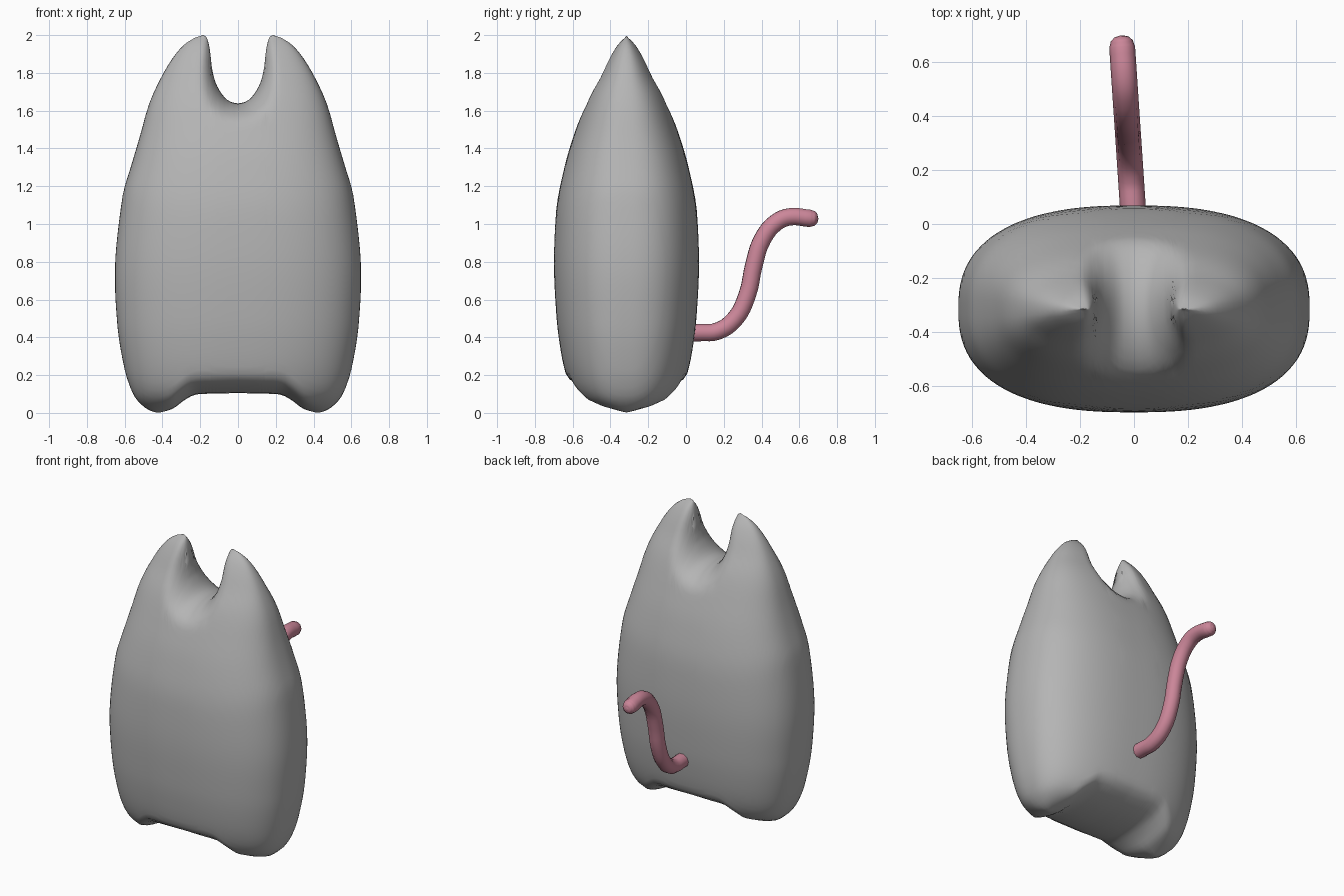
import bpy, bmesh, math

if "Cube" in bpy.data.objects:
    bpy.data.objects.remove(bpy.data.objects["Cube"])


def material(name, color):
    m = bpy.data.materials.new(name)
    m.diffuse_color = (*color, 1)
    m.use_nodes = True
    m.node_tree.nodes["Principled BSDF"].inputs["Base Color"].default_value = m.diffuse_color
    return m


grey = material("fur grey", (0.46, 0.46, 0.46))
pink = material("tail pink", (0.60, 0.24, 0.32))


def smooth_table(points):
    """Monotone smooth interpolation through (input, value) pairs."""
    xs, ys = zip(*points)
    d = [(ys[i + 1] - ys[i]) / (xs[i + 1] - xs[i]) for i in range(len(xs) - 1)]
    m = [d[0]] + [2 * a * b / (a + b) if a * b > 0 else 0 for a, b in zip(d, d[1:])] + [d[-1]]

    def f(x):
        x = min(max(x, xs[0]), xs[-1])
        i = max(j for j in range(len(d)) if xs[j] <= x)
        h = xs[i + 1] - xs[i]
        t = (x - xs[i]) / h
        return ((2 * t**3 - 3 * t**2 + 1) * ys[i] + (t**3 - 2 * t**2 + t) * h * m[i]
                + (3 * t**2 - 2 * t**3) * ys[i + 1] + (t**3 - t**2) * h * m[i + 1])
    return f


# Body outline: half width and half depth by height, notch and crotch by x
WIDEST, TOP = 0.72, 2.0
width = smooth_table([(0, .42), (.008, .455), (.03, .495), (.09, .55), (.23, .60), (.48, .64),
                      (WIDEST, .652), (1.13, .614), (1.34, .556), (1.48, .515), (1.62, .476),
                      (1.77, .41), (1.93, .305), (1.985, .23), (TOP, .185)])
depth = smooth_table([(0, .03), (.025, .15), (.07, .245), (.135, .295), (.22, .325), (.31, .345),
                      (.5, .37), (.79, .384), (1.05, .374), (1.315, .325), (1.51, .265),
                      (1.685, .20), (1.785, .145), (1.86, .11), (1.95, .055), (TOP, 0)])
notch = smooth_table([(0, 1.638), (.04, 1.647), (.075, 1.675), (.115, 1.74), (.137, 1.82),
                      (.15, 1.93), (.168, 1.99), (.185, TOP)])
crotch = smooth_table([(0, .105), (.2, .1), (.23, .095), (.28, .07), (.35, .02), (.42, 0)])
notch_line = [(i * .185 / 120, notch(i * .185 / 120)) for i in range(-120, 121)]
crotch_line = [(i * .42 / 60, crotch(i * .42 / 60)) for i in range(61)]


def height_at(x, inner, outer):
    """Height where the outer outline reaches half width x."""
    for _ in range(50):
        mid = (inner + outer) / 2
        if width(mid) > x:
            inner = mid
        else:
            outer = mid
    return inner


def rounding(x, z, line, radius):
    d = min(math.hypot(x - a, z - b) for a, b in line)
    t = 1 - min(d / radius, 1)
    return math.sqrt(max(0, 1 - t * t))


def half_depth(x, z):
    side = max(0, 1 - (x / width(z)) ** 2.5) ** 0.4
    r_top = .12 - .085 * min(max((z - 1.68) / .3, 0), 1)
    r_low = .10 - .07 * min(max((x - .25) / .17, 0), 1)
    return depth(z) * side * rounding(x, z, notch_line, r_top) * rounding(x, z, crotch_line, r_low)


# Body: vertical rings set side by side across x
half = [i * .11 / 6 for i in range(6)] + [.11 + i * .005 for i in range(17)]
half += [.21 + i * .02 for i in range(20)] + [.60, .61, .62, .63, .638, .644, .648, .651, .6519]
columns = [-x for x in reversed(half[1:])] + half
SEG, CENTER_Y = 72, -0.315
bm = bmesh.new()
rings = []
for x in columns:
    ax = abs(x)
    hi = notch(ax) if ax < .185 else height_at(ax, WIDEST, TOP)
    lo = crotch(ax) if ax < .42 else height_at(ax, WIDEST, 0)
    ring = []
    for k in range(SEG):
        a = 2 * math.pi * k / SEG
        z = (hi + lo) / 2 + (hi - lo) / 2 * math.cos(a)
        d = 0 if k in (0, SEG // 2) else half_depth(ax, z)
        ring.append(bm.verts.new((x, CENTER_Y + (-d if k < SEG // 2 else d), z)))
    rings.append(ring)
for r, s in zip(rings, rings[1:]):
    for k in range(SEG):
        n = (k + 1) % SEG
        bm.faces.new((r[k], r[n], s[n], s[k]))
bm.faces.new(rings[0])
bm.faces.new(rings[-1])
bmesh.ops.recalc_face_normals(bm, faces=bm.faces)
mesh = bpy.data.meshes.new("body")
bm.to_mesh(mesh)
bm.free()
mesh.materials.append(grey)
mesh.shade_smooth()
body = bpy.data.objects.new("body", mesh)
bpy.context.collection.objects.link(body)

# Tail: round tube along an S-shaped path with a rounded tip
path = [(.0, .425, 1), (.08, .425, 1), (.165, .432, 1), (.257, .495, 1), (.325, .627, 1),
        (.36, .785, 1), (.405, .92, 1), (.48, 1.01, 1), (.55, 1.038, 1), (.655, 1.03, 1),
        (.68, 1.029, .85), (.694, 1.028, .55), (.70, 1.028, .1)]
curve = bpy.data.curves.new("tail", 'CURVE')
curve.dimensions = '3D'
curve.bevel_depth = 0.048
curve.bevel_resolution = 3
curve.resolution_u = 4
curve.use_fill_caps = True
spline = curve.splines.new('BEZIER')
spline.bezier_points.add(len(path) - 1)
for p, (y, z, r) in zip(spline.bezier_points, path):
    p.co = (0 - .067 * y, y, z)
    p.radius = r
    p.handle_left_type = p.handle_right_type = 'AUTO'
curve.materials.append(pink)
tail = bpy.data.objects.new("tail", curve)
bpy.context.collection.objects.link(tail)
bpy.context.view_layer.objects.active = tail
tail.select_set(True)
bpy.ops.object.convert(target='MESH')
bpy.ops.object.shade_smooth_by_angle(angle=math.radians(50))
